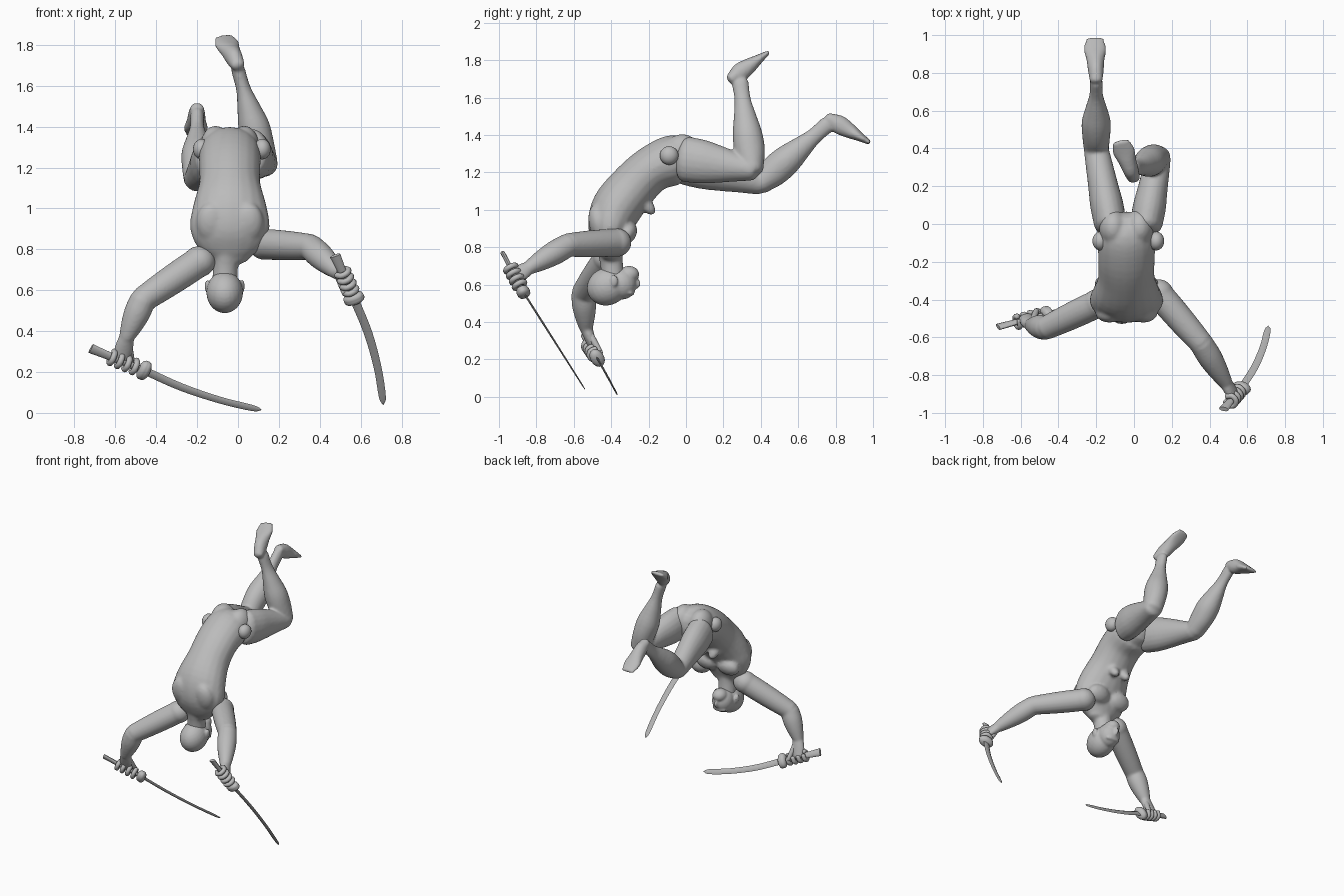
import bpy, bmesh, math
from mathutils import Vector, Matrix

if "Cube" in bpy.data.objects:
    bpy.data.objects.remove(bpy.data.objects["Cube"])

GREY = (0.5, 0.5, 0.5, 1)
clay = bpy.data.materials.new("clay grey")
clay.use_nodes = True
clay.diffuse_color = GREY
clay.node_tree.nodes["Principled BSDF"].inputs["Base Color"].default_value = GREY

MID = -.04                                          # centre plane of the trunk
FLAT = Vector((0, .86, .51)).normalized()           # normal shared by both blades
SIDEWAYS = Vector((1, 0, 0))


def spline(rows, steps):
    """Catmull-Rom curve through rows of equal length."""
    rows = [Vector(row) for row in rows]
    padded = [rows[0] * 2 - rows[1]] + rows + [rows[-1] * 2 - rows[-2]]
    out = []
    for a, b, c, d in zip(padded, padded[1:], padded[2:], padded[3:]):
        for i in range(steps):
            t = i / steps
            out.append(b + (c - a) * (t / 2) + (a - b * 2.5 + c * 2 - d / 2) * t ** 2
                       + (b * 1.5 - a / 2 - c * 1.5 + d / 2) * t ** 3)
    return out + [rows[-1]]


def loft(bm, points, widths, depths=None, ref=SIDEWAYS, sides=20, steps=4, dome=.6):
    """Skin elliptical sections along points, closing the ends with domes."""
    depths = depths or widths
    rows = spline([(*p, w, d) for p, w, d in zip(points, widths, depths)], steps)
    path = [row.to_3d() for row in rows]
    last, rings = len(rows) - 1, []

    def ring(centre, tangent, w, d):
        side = (ref - tangent * ref.dot(tangent)).normalized()
        up = tangent.cross(side)
        angles = [math.tau * k / sides for k in range(sides)]
        rings.append([bm.verts.new(centre + side * w * math.cos(a) + up * d * math.sin(a)) for a in angles])

    def cap(i, tangent, w, d, sign):
        for j in range(3, 0, -1)[::-sign]:
            a = math.pi * j / 6.5
            reach = tangent * sign * min(w, d) * dome * math.sin(a)
            ring(path[i] + reach, tangent, w * math.cos(a), d * math.cos(a))

    for i, row in enumerate(rows):
        tangent = (path[min(i + 1, last)] - path[max(i - 1, 0)]).normalized()
        w, d = row[3], row[4]
        if i == 0 and dome:
            cap(i, tangent, w, d, -1)
        ring(path[i], tangent, w, d)
        if i == last and dome:
            cap(i, tangent, w, d, 1)
    for low, high in zip(rings, rings[1:]):
        for k in range(sides):
            j = (k + 1) % sides
            bm.faces.new((low[k], low[j], high[j], high[k]))
    bm.faces.new(reversed(rings[0]))
    bm.faces.new(rings[-1])


def limb(bm, start, end, widths, depths=None, ref=SIDEWAYS):
    """Straight limb piece with evenly spaced sections."""
    n = len(widths) - 1
    loft(bm, [start.lerp(end, i / n) for i in range(n + 1)], widths, depths, ref)


def blob(bm, centre, size, tilt=0):
    """Ellipsoid, tilted about x in degrees."""
    matrix = (Matrix.Translation(centre) @ Matrix.Rotation(math.radians(tilt), 4, "X")
              @ Matrix.Diagonal((*size, 1)))
    bmesh.ops.create_uvsphere(bm, u_segments=24, v_segments=14, radius=1, matrix=matrix)


def finish(bm, name, angle=60, melt=0):
    """Make the object; melt is the voxel size that fuses overlapping flesh."""
    bmesh.ops.recalc_face_normals(bm, faces=bm.faces)
    mesh = bpy.data.meshes.new(name)
    bm.to_mesh(mesh)
    bm.free()
    mesh.materials.append(clay)
    ob = bpy.data.objects.new(name, mesh)
    bpy.context.collection.objects.link(ob)
    if melt:
        fuse = ob.modifiers.new("fuse", "REMESH")
        fuse.mode, fuse.voxel_size, fuse.use_smooth_shade = "VOXEL", melt, True
        relax = ob.modifiers.new("relax", "SMOOTH")
        relax.factor, relax.iterations = .5, 5
    else:
        bpy.ops.object.select_all(action="DESELECT")
        ob.select_set(True)
        bpy.context.view_layer.objects.active = ob
        bpy.ops.object.shade_smooth_by_angle(angle=math.radians(angle))


# Torso: arched spine from pelvis to neck, with paired muscles
bm = bmesh.new()
spine = [(0, 1.27), (-.07, 1.265), (-.185, 1.215), (-.285, 1.12), (-.37, 1.01), (-.405, .91), (-.405, .82), (-.4, .76)]
loft(bm, [(MID, y, z) for y, z in spine],
     [.12, .15, .15, .15, .18, .195, .165, .1], [.11, .135, .125, .13, .135, .12, .09, .06])
limb(bm, Vector((-.055, -.41, .82)), Vector((-.065, -.39, .64)), [.075, .062, .062])
for s in (-1, 1):
    blob(bm, (MID + s * .07, -.02, 1.3), (.075, .1, .105))             # glute
    blob(bm, (MID + s * .085, -.315, .875), (.085, .05, .065), -30)    # chest
    blob(bm, (MID + s * .09, -.47, .93), (.075, .05, .1), 10)          # shoulder blade
    blob(bm, (MID + s * .045, -.215, 1.03), (.04, .035, .07), 40)      # belly
finish(bm, "torso", melt=.011)

# Head, upside down with the face towards the back
bm = bmesh.new()
face = -.065
blob(bm, (face, -.42, .59), (.09, .112, .1), 25)           # skull
blob(bm, (face, -.345, .605), (.075, .08, .085), 15)       # face
blob(bm, (face, -.305, .655), (.05, .055, .045))           # jaw
blob(bm, (face, -.268, .605), (.013, .026, .028))          # nose
blob(bm, (face, -.3, .555), (.055, .025, .016))            # brow
for s in (-1, 1):
    blob(bm, (face + s * .086, -.385, .62), (.012, .022, .032))
finish(bm, "head", melt=.007)

# Legs: hip, knee, ankle, heel and toe joints share one set of muscle widths
legs = {
    "left": [(.065, 0, 1.27), (.13, .355, 1.215), (0, .29, 1.68), (0, .24, 1.7), (-.072, .435, 1.838)],
    "right": [(-.125, 0, 1.255), (-.2, .395, 1.14), (-.2, .755, 1.455), (-.2, .76, 1.49), (-.208, .98, 1.36)],
}
for side, joints in legs.items():
    hip, knee, ankle, heel, toe = map(Vector, joints)
    bm = bmesh.new()
    limb(bm, hip, knee, [.086, .088, .08, .073, .066], [.122, .117, .1, .079, .06])
    limb(bm, knee, ankle, [.066, .074, .077, .057, .036, .034], [.06, .081, .08, .062, .044, .045])
    limb(bm, heel, toe, [.034, .042, .048, .06, .048], [.03, .05, .042, .026, .012])
    finish(bm, side + "_leg", melt=.009)

    # Exposed ball joint at the hip
    bm = bmesh.new()
    outward = .148 if side == "left" else -.148
    blob(bm, (MID + .01 + outward, -.09, 1.29), (.042, .05, .05))
    finish(bm, side + "_hip_joint")

# Arms (shoulder, elbow, wrist, palm) and the swords they hold (pommel, guard, tip)
arms = {
    "left": [(.13, -.37, .825), (.355, -.63, .812), (.485, -.84, .69), (.535, -.915, .645),
             (.475, -.98, .77), (.567, -.87, .56), (.71, -.54, .04)],
    "right": [(-.19, -.42, .74), (-.465, -.55, .555), (-.545, -.535, .37), (-.572, -.495, .26),
              (-.72, -.545, .315), (-.46, -.475, .208), (.115, -.37, .015)],
}
for side, joints in arms.items():
    shoulder, elbow, wrist, palm, pommel, guard, tip = map(Vector, joints)
    grip = (guard - pommel).normalized()
    edge = FLAT.cross(tip - guard).normalized()
    if side == "left":
        edge = -edge

    bm = bmesh.new()
    blob(bm, shoulder, (.08, .078, .076))
    limb(bm, shoulder, elbow, [.075, .074, .07, .063])
    limb(bm, elbow, wrist, [.063, .065, .055, .038])
    limb(bm, wrist, palm, [.036, .046, .04], [.034, .029, .024], ref=grip)
    finish(bm, side + "_arm", melt=.008)

    # Blade bows towards its cutting edge and narrows to the tip
    bm = bmesh.new()
    stations = [0, .33, .66, .93, 1]
    loft(bm, [guard.lerp(tip, t) + edge * t * (1 - t) / 10 for t in stations],
         [.022, .021, .019, .017, .002], [.006, .006, .005, .004, .002], ref=edge, sides=6, dome=0)
    finish(bm, side + "_blade", angle=30)

    bm = bmesh.new()
    loft(bm, [pommel.lerp(guard, i / 3) for i in range(4)], [.027, .022, .018, .02], [.012] * 4,
         ref=edge, sides=12, dome=0)
    finish(bm, side + "_hilt", angle=40)

    bm = bmesh.new()
    limb(bm, guard - grip * .009, guard + grip * .009, [.052, .052], [.036, .036], ref=edge)
    finish(bm, side + "_guard", angle=40)

    # Four fingers curl round the hilt, with the thumb beside them
    bm = bmesh.new()
    knuckles = pommel.lerp(guard, .6)
    out = wrist - knuckles
    out = (out - grip * out.dot(grip)).normalized()
    across = grip.cross(out)
    for k in range(4):
        centre = pommel.lerp(guard, .4 + .14 * k)
        curl = [math.radians(60 * j - 20) for j in range(6)]
        loft(bm, [centre + (out * math.cos(a) + across * math.sin(a)) * .031 for a in curl],
             [.015] * 6, ref=grip, sides=10, steps=3)
    limb(bm, wrist, pommel.lerp(guard, .8) - across * .032, [.02, .018, .014], ref=grip)
    finish(bm, side + "_fingers")
